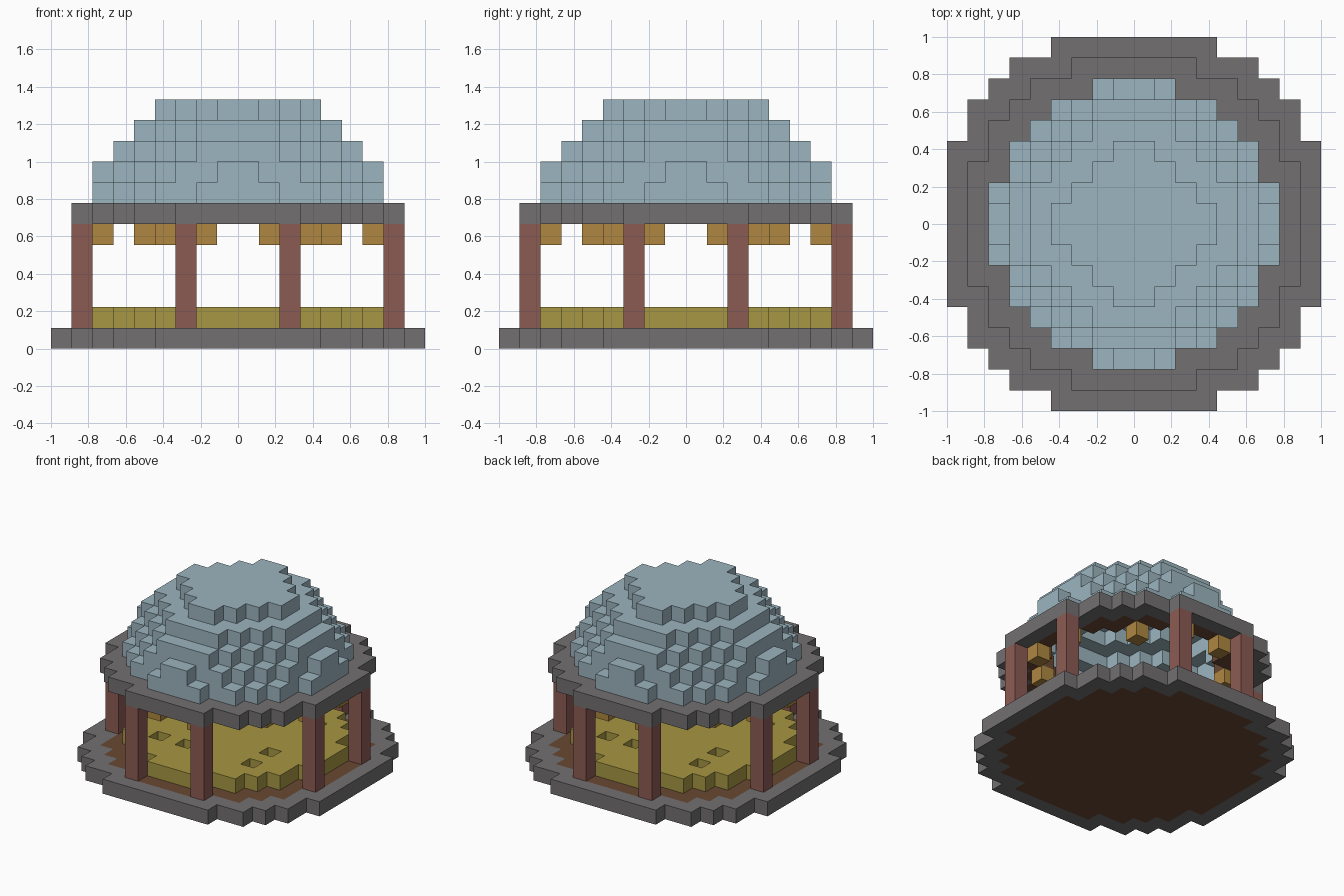
import bpy
import bmesh
from mathutils import Vector

U = 1 / 9  # edge of one block

if "Cube" in bpy.data.objects:
    bpy.data.objects.remove(bpy.data.objects["Cube"], do_unlink=True)


def material(name, rgb):
    m = bpy.data.materials.new(name)
    m.use_nodes = True
    m.diffuse_color = (*rgb, 1)
    m.node_tree.nodes["Principled BSDF"].inputs["Base Color"].default_value = (*rgb, 1)
    return m


stone = material("grey stone", (0.17, 0.16, 0.16))
wood = material("dark wood", (0.14, 0.065, 0.032))
clay = material("red clay", (0.26, 0.105, 0.087))
straw = material("straw yellow", (0.39, 0.31, 0.056))
amber = material("amber", (0.43, 0.245, 0.053))
slate = material("pale blue tile", (0.33, 0.46, 0.52))


def disc(halves):
    """Cells of a round plan, from the half width of each row out from the centre."""
    return {(x, y) for r, h in enumerate(halves)
            for y in (r, -r - 1) for x in range(-h, h)}


def layer(plan, *levels):
    return {(x, y, z) for x, y in plan for z in levels}


def turns(x, y):
    """The four quarter turns of a cell about the centre."""
    out = set()
    for _ in range(4):
        out.add((x, y))
        x, y = -y - 1, x
    return out


def mirrored(x, y):
    return turns(x, y) | turns(-x - 1, y)


AXES = [Vector(v) for v in ((1, 0, 0), (0, 1, 0), (0, 0, 1))]


def blocks(name, cells, mat):
    """Mesh the outer skin of a set of unit blocks."""
    bm = bmesh.new()
    for c in sorted(cells):
        mid = Vector(c) + Vector((0.5, 0.5, 0.5))
        for i in range(3):
            for s in (1, -1):
                n = AXES[i] * s
                if tuple(int(a + b) for a, b in zip(c, n)) in cells:
                    continue
                u = AXES[(i + 1) % 3] / 2
                v = AXES[(i + 2) % 3] / 2 * s
                f = mid + n / 2
                bm.faces.new([bm.verts.new(p * U) for p in
                              (f - u - v, f + u - v, f + u + v, f - u + v)])
    bmesh.ops.remove_doubles(bm, verts=bm.verts, dist=U / 100)
    me = bpy.data.meshes.new(name)
    bm.to_mesh(me)
    bm.free()
    me.materials.append(mat)
    ob = bpy.data.objects.new(name, me)
    bpy.context.scene.collection.objects.link(ob)


# Round plans, widest first
base = disc([9, 9, 9, 9, 8, 8, 7, 6, 4])
rim = disc([8, 8, 8, 7, 7, 6, 5, 3])
drum = disc([7, 7, 6, 6, 5, 4, 2])
opening = disc([6, 6, 5, 4, 3, 2])

# Base slab with a wooden floor set in a stone edge
blocks("base_edge", layer(base - rim, 0), stone)
blocks("base_floor", layer(rim, 0), wood)

# Raised floor with small pits
pits = turns(3, 3) | turns(-2, -4)
blocks("raised_floor", layer(drum - pits, 1), straw)

# Eight pillars
blocks("pillars", layer(mirrored(7, 2), *range(1, 6)), clay)

# Roof ring: stone outside, wood inside
blocks("roof_rim", layer(rim - drum, 6), stone)
blocks("roof_inner_ring", layer(drum - opening, 6), wood)

# Lamps below the inner ring
blocks("lamps", layer(mirrored(6, 1) | turns(3, 4), 5), amber)

# Hollow stepped dome
tiers = [drum,
         disc([7, 6, 6, 5, 4, 3, 1]),
         opening,
         disc([5, 5, 4, 3, 2]),
         disc([4, 3, 2, 1])]
dome = set()
for k, plan in enumerate(tiers):
    above = tiers[k + 1] if k + 1 < len(tiers) else set()
    inside = {(x, y) for x, y in plan & above
              if {(x + 1, y), (x - 1, y), (x, y + 1), (x, y - 1)} <= plan}
    dome |= layer(plan - inside, 7 + k)
blocks("dome", dome, slate)
